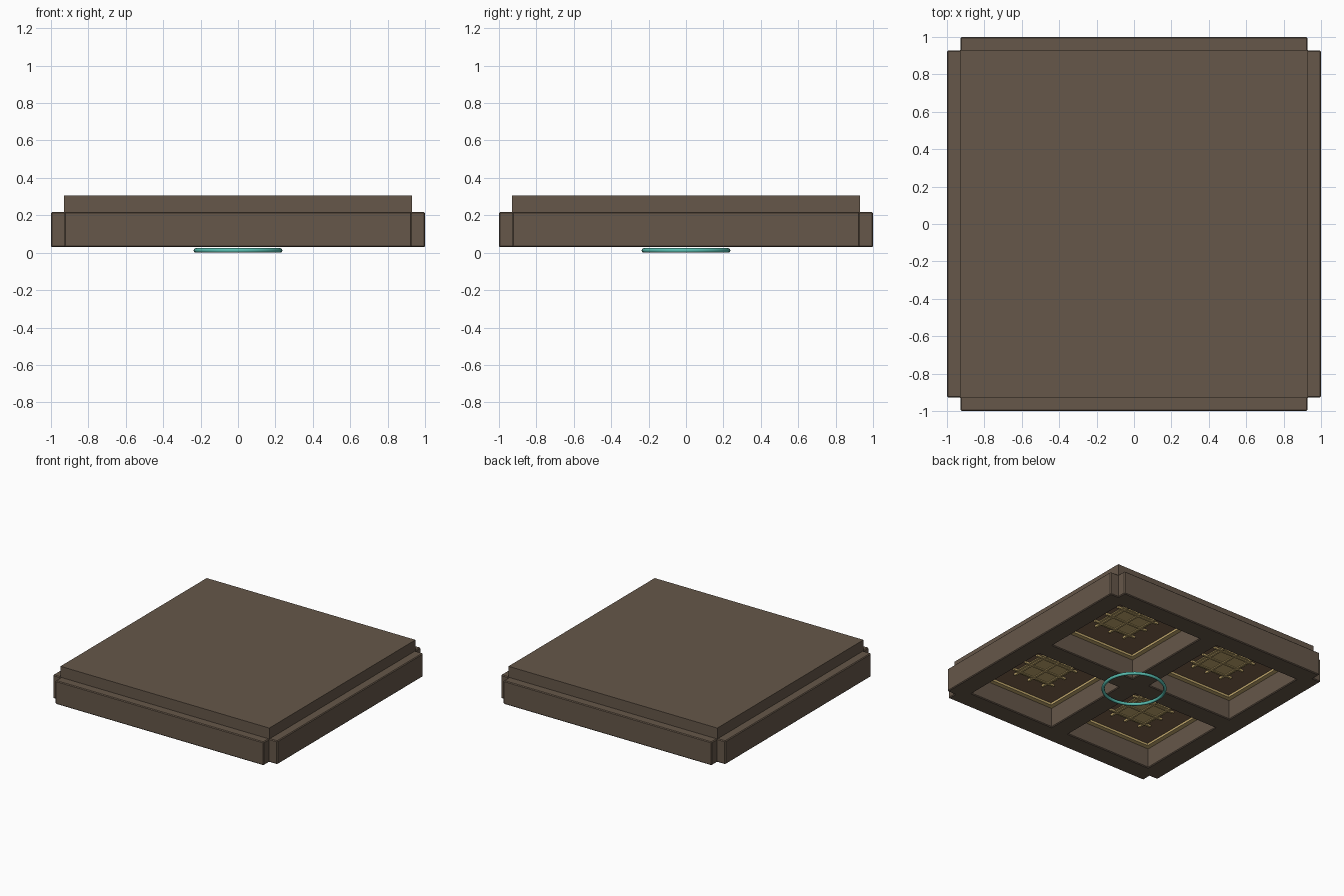
import bpy, bmesh, math
from mathutils import Matrix, Vector

if "Cube" in bpy.data.objects:
    bpy.data.objects.remove(bpy.data.objects["Cube"])


def material(name, rgb):
    m = bpy.data.materials.new(name)
    m.diffuse_color = (*rgb, 1.0)
    m.use_nodes = True
    m.node_tree.nodes["Principled BSDF"].inputs["Base Color"].default_value = m.diffuse_color
    return m


BROWN = material("brown wood", (0.133, 0.096, 0.067))
PANEL = material("warm panel wood", (0.215, 0.130, 0.075))
GOLD = material("brass", (0.56, 0.41, 0.16))
TEAL = material("teal", (0.10, 0.52, 0.44))


def boxes(name, specs, mat, bevel=0.0):
    """One object made of (min corner, max corner) boxes."""
    bm = bmesh.new()
    for lo, hi in specs:
        lo, hi = Vector(lo), Vector(hi)
        m = Matrix.Translation((lo + hi) / 2) @ Matrix.Diagonal((*(hi - lo), 1))
        bmesh.ops.create_cube(bm, size=1, matrix=m)
    if bevel:
        bmesh.ops.bevel(bm, geom=bm.edges[:], offset=bevel, segments=1,
                        affect='EDGES', profile=0.5)
    me = bpy.data.meshes.new(name)
    bm.to_mesh(me)
    bm.free()
    me.materials.append(mat)
    ob = bpy.data.objects.new(name, me)
    bpy.context.collection.objects.link(ob)
    return ob


# Top slab
boxes("ceiling_slab", [((-.93, -.93, .215), (.93, .93, .306))], BROWN)

# Perimeter beams (corners stay notched) and the central cross
Z0, Z1, L = .03, .218, .928
for s, label in ((-1, "front"), (1, "back")):
    a, b = sorted((s * .84, s * 1.0))
    boxes(label + "_beam", [((-L, a, Z0), (L, b, Z1))], BROWN, .006)
for s, label in ((-1, "left"), (1, "right")):
    a, b = sorted((s * .84, s * 1.0))
    boxes(label + "_beam", [((a, -L, Z0), (b, L, Z1))], BROWN, .006)
boxes("cross_beam_x", [((-.88, -.08, Z0), (.88, .08, Z1))], BROWN, .006)
boxes("cross_beam_y", [((-.08, -.88, Z0), (.08, .88, Z1))], BROWN, .006)

# Four coffers: recessed panel, brass trim, centre plate and lattice
H, W = .38, .036
for sx in (-1, 1):
    for sy in (-1, 1):
        cx, cy = sx * .46, sy * .46
        tag = ("left" if sx < 0 else "right") + ("_front" if sy < 0 else "_back")

        def at(x0, y0, z0, x1, y1, z1):
            return (cx + x0, cy + y0, z0), (cx + x1, cy + y1, z1)

        boxes("coffer_panel_" + tag, [at(-H, -H, .205, H, H, .22)], PANEL)
        boxes("coffer_trim_" + tag, [
            at(-H, -H, .188, H, -H + W, .21), at(-H, H - W, .188, H, H, .21),
            at(-H, -H + W, .188, -H + W, H - W, .21),
            at(H - W, -H + W, .188, H, H - W, .21)], GOLD)
        boxes("centre_plate_" + tag, [at(-.155, -.155, .197, .155, .155, .207)], GOLD)
        bars = []
        for o in (-.13, 0, .13):
            bars.append(at(o - .008, -.19, .189, o + .008, .19, .206))
            bars.append(at(-.19, o - .008, .190, .19, o + .008, .206))
        boxes("lattice_" + tag, bars, GOLD)

# Teal ring hanging below the crossing
bpy.ops.mesh.primitive_torus_add(major_radius=.226, minor_radius=.012,
                                 major_segments=48, minor_segments=8,
                                 location=(0, 0, .012))
ring = bpy.context.object
ring.name = "teal_ring"
ring.data.materials.append(TEAL)
bpy.ops.object.shade_smooth_by_angle(angle=math.radians(50))
